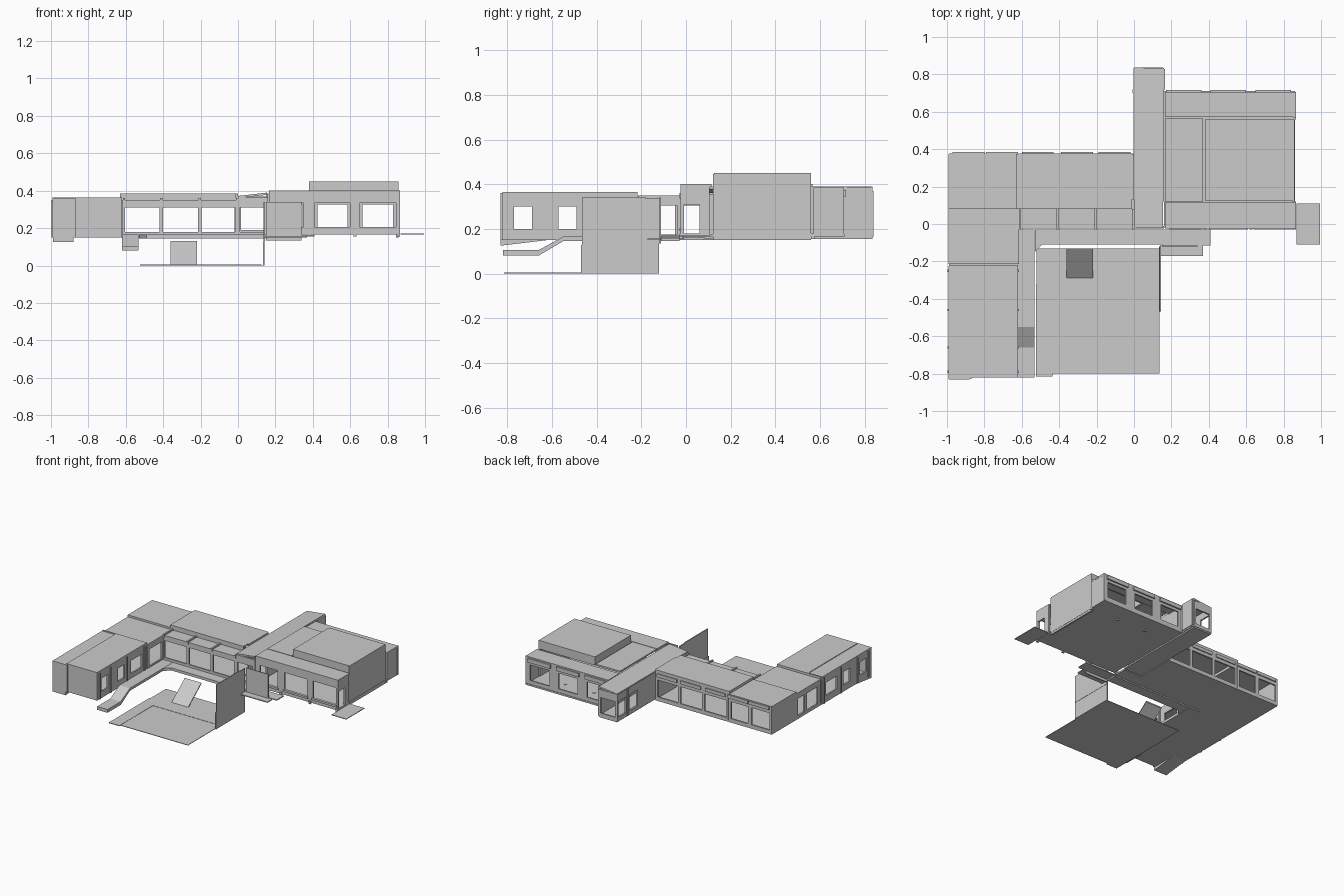
import bpy, bmesh

T = 0.012  # wall thickness


def make(name, boxes=(), prisms=()):
    """One mesh object from boxes (x0,x1,y0,y1,z0,z1) and prisms (axis, lo, hi, profile)."""
    bm = bmesh.new()
    prisms = list(prisms)
    for x0, x1, y0, y1, z0, z1 in boxes:
        prisms.append(('z', z0, z1, [(x0, y0), (x1, y0), (x1, y1), (x0, y1)]))
    place = {'x': lambda h, p: (h, p[0], p[1]),
             'y': lambda h, p: (p[0], h, p[1]),
             'z': lambda h, p: (p[0], p[1], h)}
    for axis, lo, hi, prof in prisms:
        a = [bm.verts.new(place[axis](lo, p)) for p in prof]
        b = [bm.verts.new(place[axis](hi, p)) for p in prof]
        bm.faces.new(a)
        bm.faces.new(b[::-1])
        for i in range(len(a)):
            j = (i + 1) % len(a)
            bm.faces.new((a[i], b[i], b[j], a[j]))
    bmesh.ops.recalc_face_normals(bm, faces=bm.faces)
    me = bpy.data.meshes.new(name)
    bm.to_mesh(me)
    bm.free()
    ob = bpy.data.objects.new(name, me)
    bpy.context.collection.objects.link(ob)
    return ob


def wall(name, axis, p, a0, a1, z0, z1, holes=(), oz=(0.18, 0.31), t=T):
    """Wall running along axis, centred on p, with rectangular openings."""
    parts, c = [], a0
    for h0, h1 in holes:
        parts += [(c, h0, z0, z1), (h0, h1, z0, oz[0]), (h0, h1, oz[1], z1)]
        c = h1
    parts.append((c, a1, z0, z1))
    q0, q1 = p - t / 2, p + t / 2
    make(name, [(a, b, q0, q1, u, v) if axis == 'x' else (q0, q1, a, b, u, v)
                for a, b, u, v in parts])


def roof(name, x0, x1, y0, y1, top, t=0.012):
    make(name, [(x0, x1, y0, y1, top - t, top)])


# Rear left classrooms
make("rear_left_floor", [(-0.99, 0, 0.08, 0.375, 0.15, 0.162)])
roof("rear_left_roof_low", -0.99, -0.63, 0.085, 0.375, 0.365)
roof("rear_left_roof_high", -0.62, -0.01, 0.085, 0.37, 0.385)
wall("rear_left_wall_low", 'x', 0.37, -0.99, -0.625, 0.15, 0.365,
     [(-0.97, -0.82), (-0.79, -0.645)])
wall("rear_left_wall_high", 'x', 0.37, -0.62, -0.005, 0.15, 0.385,
     [(-0.605, -0.42), (-0.40, -0.215), (-0.195, -0.02)])
wall("rear_left_end_wall", 'y', -0.985, 0.08, 0.375, 0.15, 0.365)
wall("rear_left_inner_end_wall", 'y', -0.006, 0.13, 0.37, 0.15, 0.385)
make("rear_left_clerestory", [(-0.99, -0.63, 0.08, 0.09, 0.33, 0.365),
                              (-0.62, -0.01, 0.08, 0.09, 0.33, 0.385),
                              (-0.63, -0.62, 0.08, 0.375, 0.353, 0.385)])
make("rear_eaves", [(x, x + 0.17, 0.375, 0.384, 0.335, 0.36)
                    for x in (-0.97, -0.79, -0.60, -0.39, -0.19)])

# Left corridor
make("left_corridor_floor", [(-0.62, 0.15, -0.02, 0.08, 0.15, 0.162),
                             (-0.99, -0.62, -0.22, 0.08, 0.15, 0.162)])
roof("left_corridor_roof", -0.62, 0.0, -0.02, 0.08, 0.35)
roof("left_corner_roof", -0.99, -0.62, -0.215, 0.08, 0.35)
wall("left_corridor_front_wall", 'x', -0.018, -0.62, 0.0, 0.15, 0.35,
     [(-0.605, -0.42), (-0.40, -0.215), (-0.195, -0.015)])
wall("left_corridor_end_wall", 'y', -0.985, -0.215, 0.08, 0.15, 0.35,
     [(-0.18, -0.05), (-0.02, 0.06)], (0.175, 0.305))
wall("left_corner_inner_wall", 'y', -0.622, -0.215, -0.02, 0.15, 0.35,
     [(-0.19, -0.04)], (0.175, 0.305))
make("corridor_roof_fins", [(x - 0.006, x + 0.006, -0.03, 0.08, 0.335, 0.36)
                            for x in (-0.61, -0.41, -0.205, -0.005)])

# Front left wing: wide part and narrow strip with a sloping base
WINDOWS = [(-0.77, -0.69), (-0.57, -0.49), (-0.41, -0.28)]
make("left_wing_floor", [(-0.99, -0.62, -0.82, -0.22, 0.15, 0.162)])
roof("left_wing_roof", -0.87, -0.625, -0.82, -0.225, 0.365)
roof("left_strip_roof", -0.99, -0.88, -0.83, -0.23, 0.36)
wall("left_wing_inner_wall", 'y', -0.626, -0.82, -0.22, 0.15, 0.365, WINDOWS, (0.2, 0.3))
wall("left_wing_outer_wall", 'y', -0.986, -0.83, -0.225, 0.15, 0.36, WINDOWS, (0.2, 0.3))
wall("left_wing_front_wall", 'x', -0.815, -0.87, -0.62, 0.15, 0.365)
wall("left_strip_front_wall", 'x', -0.825, -0.99, -0.88, 0.13, 0.36)
make("left_wing_side_return", [(-0.88, -0.868, -0.83, -0.79, 0.15, 0.36),
                               (-0.88, -0.868, -0.82, -0.23, 0.34, 0.365),
                               (-0.99, -0.62, -0.23, -0.218, 0.34, 0.365)])
make("left_strip_base", prisms=[('x', -0.99, -0.88,
                                 [(-0.83, 0.125), (-0.62, 0.15), (-0.83, 0.15)])])
make("left_wing_fins", [(x, x + 0.008, y - 0.006, y + 0.006, 0.15, 0.35)
                        for x in (-0.998, -0.622) for y in (-0.79, -0.66, -0.46, -0.25)])

# Central link with single-pitch roof
make("link_floor", [(0, 0.155, 0.08, 0.835, 0.155, 0.172)])
make("link_roof", prisms=[('y', -0.02, 0.835,
                           [(0, 0.36), (0.155, 0.378), (0.155, 0.39), (0, 0.372)])])
wall("link_front_wall", 'x', -0.018, 0.0, 0.16, 0.15, 0.365, [(0.012, 0.14)])
wall("link_rear_wall", 'x', 0.832, 0.0, 0.155, 0.165, 0.37, [(0.015, 0.14)], (0.19, 0.31))
wall("link_left_wall", 'y', 0.004, 0.37, 0.835, 0.165, 0.365,
     [(0.59, 0.69), (0.73, 0.82)], (0.19, 0.31))
wall("link_right_wall", 'y', 0.155, 0.12, 0.835, 0.165, 0.385)
make("link_pilasters", [(0.155, 0.167, 0.72, 0.83, 0.175, 0.385),
                        (-0.008, 0, 0.70, 0.72, 0.165, 0.365)])

# Right corridor
RIGHT = [(0.20, 0.35), (0.41, 0.60), (0.65, 0.845)]
make("right_corridor_floor", [(0.16, 0.865, -0.02, 0.12, 0.165, 0.177)])
roof("right_corridor_roof", 0.165, 0.865, -0.025, 0.115, 0.40)
wall("right_corridor_front_wall", 'x', -0.016, 0.165, 0.865, 0.165, 0.40, RIGHT, (0.205, 0.335))
wall("right_corridor_end_wall", 'y', 0.86, -0.025, 0.105, 0.165, 0.40,
     [(-0.015, 0.06)], (0.18, 0.31))
make("right_sills", [(a - 0.01, b + 0.01, -0.03, -0.02, 0.19, 0.205) for a, b in RIGHT])

# Hall with raised roof block and rear rooms
make("hall_floor", [(0.16, 0.86, 0.12, 0.71, 0.165, 0.177)])
roof("hall_low_roof", 0.165, 0.37, 0.12, 0.565, 0.40)
wall("hall_end_wall", 'y', 0.852, 0.12, 0.56, 0.15, 0.445)
H0, H1 = 0.38, 0.858
roof("hall_raised_roof", H0, H1, 0.125, 0.56, 0.45)
make("hall_raised_sides", [(H0, H0 + T, 0.125, 0.56, 0.385, 0.445),
                           (H0, H1, 0.125, 0.125 + T, 0.385, 0.445),
                           (H0, H1, 0.56 - T, 0.56, 0.385, 0.445)])
roof("rear_rooms_roof", 0.165, 0.865, 0.572, 0.705, 0.385)
wall("rear_rooms_wall", 'x', 0.70, 0.165, 0.865, 0.165, 0.385,
     [(0.19, 0.345), (0.425, 0.585), (0.665, 0.83)], (0.205, 0.325))
wall("rear_rooms_end_wall", 'y', 0.858, 0.57, 0.705, 0.165, 0.385)
make("rear_rooms_eaves", [(x, x + 0.19, 0.705, 0.717, 0.345, 0.375)
                          for x in (0.17, 0.41, 0.65)])
make("foundation_posts", [(x - 0.008, x + 0.008, y, y + 0.016, 0.155, 0.18)
                          for x in (0.38, 0.625, 0.857) for y in (-0.03, 0.56)])

# Upper terrace path with ramp down along the left wing
make("terrace_path", prisms=[
    ('z', 0.145, 0.165, [(-0.53, -0.03), (-0.53, -0.15), (-0.49, -0.11), (0.15, -0.11), (0.15, -0.03)]),
    ('x', -0.62, -0.532, [(-0.82, 0.08), (-0.66, 0.08), (-0.55, 0.145), (-0.03, 0.145),
                          (-0.03, 0.165), (-0.55, 0.165), (-0.66, 0.105), (-0.82, 0.105)])])
make("right_paving", [(0.15, 0.41, -0.115, -0.03, 0.155, 0.162),
                      (0.14, 0.37, -0.172, -0.115, 0.15, 0.157),
                      (0.87, 0.995, -0.11, 0.11, 0.165, 0.17)])

# Sunken courtyard, its stair ramp and screen walls
make("courtyard", [(-0.52, 0.135, -0.80, -0.13, 0, 0.004)])
make("courtyard_walk", [(-0.525, -0.435, -0.815, -0.32, 0.001, 0.006),
                        (-0.435, 0.125, -0.41, -0.32, 0.001, 0.006)])
make("stair_ramp", prisms=[('x', -0.36, -0.22, [(-0.29, 0.004), (-0.278, 0.004),
                                                (-0.13, 0.12), (-0.13, 0.13)])])
make("courtyard_wall", [(0.135, 0.143, -0.47, -0.12, 0, 0.128),
                        (0.137, 0.145, -0.465, -0.18, 0.128, 0.34),
                        (0.137, 0.145, -0.18, -0.12, 0.128, 0.335)])
make("entrance_screen", [(0.15, 0.34, -0.12, -0.112, 0.135, 0.34)])
